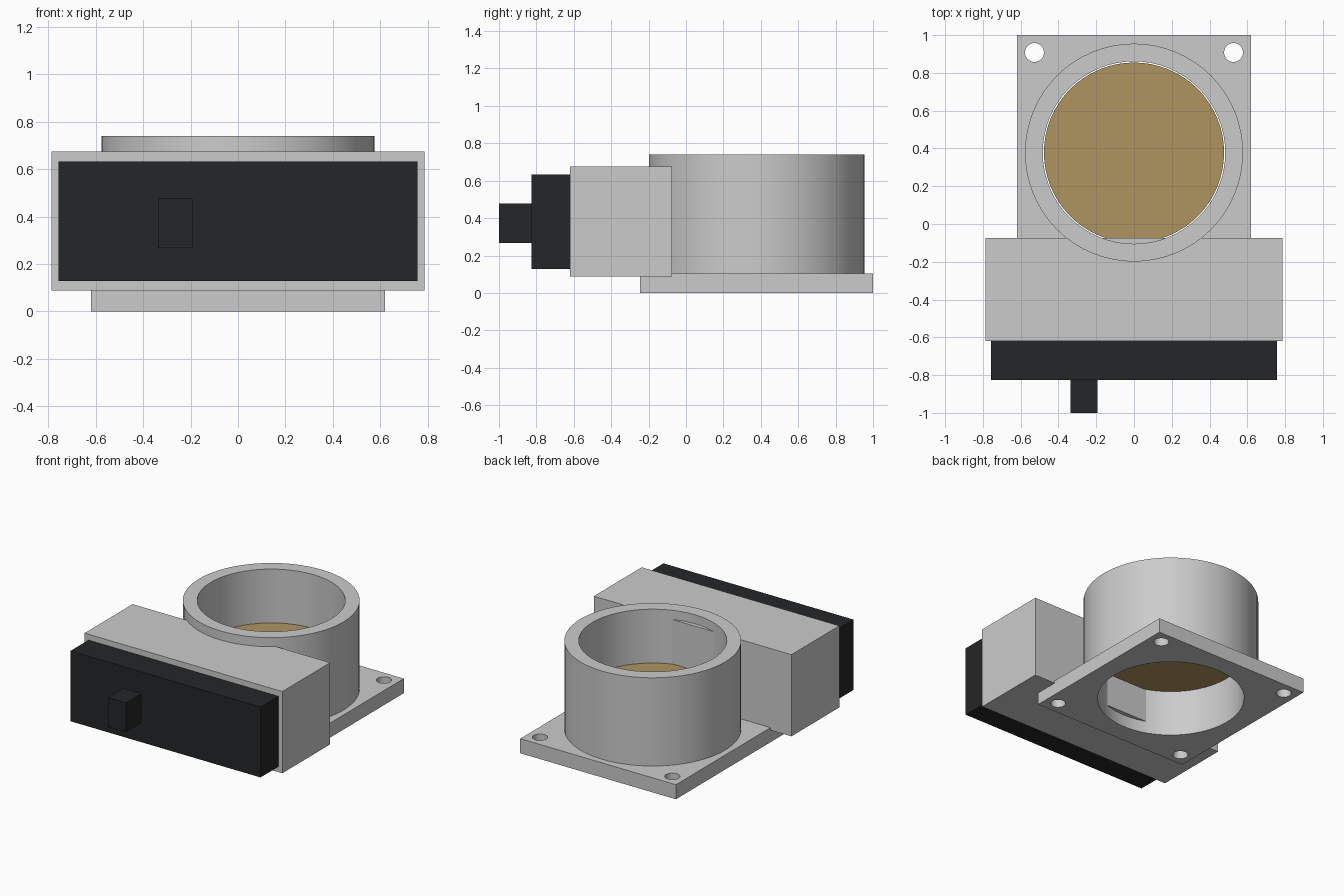
import bpy

if "Cube" in bpy.data.objects:
    bpy.data.objects.remove(bpy.data.objects["Cube"])

CY = 0.378          # bore axis position in y
SIDES = 64


def paint(obj, name, color):
    mat = bpy.data.materials.get(name) or bpy.data.materials.new(name)
    mat.diffuse_color = color
    mat.use_nodes = True
    mat.node_tree.nodes["Principled BSDF"].inputs["Base Color"].default_value = mat.diffuse_color
    obj.data.materials.append(mat)


def box(name, x, y, z):
    bpy.ops.mesh.primitive_cube_add(size=1, location=[sum(r) / 2 for r in (x, y, z)])
    obj = bpy.context.object
    obj.name = name
    obj.scale = [r[1] - r[0] for r in (x, y, z)]
    bpy.ops.object.transform_apply(location=False, rotation=False, scale=True)
    return obj


def cylinder(name, x, y, radius, z0, z1, sides=SIDES):
    bpy.ops.mesh.primitive_cylinder_add(vertices=sides, radius=radius, depth=z1 - z0,
                                        location=(x, y, (z0 + z1) / 2))
    obj = bpy.context.object
    obj.name = name
    return obj


def cut(obj, cutters):
    for cutter in cutters:
        mod = obj.modifiers.new("cut", 'BOOLEAN')
        mod.operation = 'DIFFERENCE'
        mod.solver = 'EXACT'
        mod.object = cutter
        bpy.context.view_layer.objects.active = obj
        bpy.ops.object.modifier_apply(modifier=mod.name)
        bpy.data.objects.remove(cutter)


def smooth(obj):
    bpy.ops.object.select_all(action='DESELECT')
    obj.select_set(True)
    bpy.context.view_layer.objects.active = obj
    bpy.ops.object.shade_smooth_by_angle()


# mounting flange with bore and four bolt holes
flange = box("mounting_flange", (-0.62, 0.62), (-0.245, 1.0), (0, 0.105))
bolts = [cylinder("bolt_cutter", sx * 0.527, CY + sy * 0.53, 0.05, -0.1, 0.3, 32)
         for sx in (-1, 1) for sy in (-1, 1)]
cut(flange, [cylinder("bore_cutter", 0, CY, 0.483, -0.1, 0.3)] + bolts)
smooth(flange)

# bore tube
tube = cylinder("bore_tube", 0, CY, 0.577, 0.105, 0.74)
cut(tube, [cylinder("bore_cutter", 0, CY, 0.483, -0.1, 1.0)])
smooth(tube)

# brass valve disc
disc = cylinder("valve_disc", 0, CY, 0.477, 0.327, 0.355)
paint(disc, "brass", (0.43, 0.30, 0.12, 1))
smooth(disc)

# actuator housing, black cover and connector
box("actuator_housing", (-0.787, 0.787), (-0.62, -0.075), (0.087, 0.675))
cover = box("actuator_cover", (-0.757, 0.757), (-0.825, -0.62), (0.127, 0.633))
plug = box("connector", (-0.337, -0.193), (-1.0, -0.825), (0.267, 0.477))
for part in (cover, plug):
    paint(part, "black_plastic", (0.018, 0.019, 0.021, 1))
